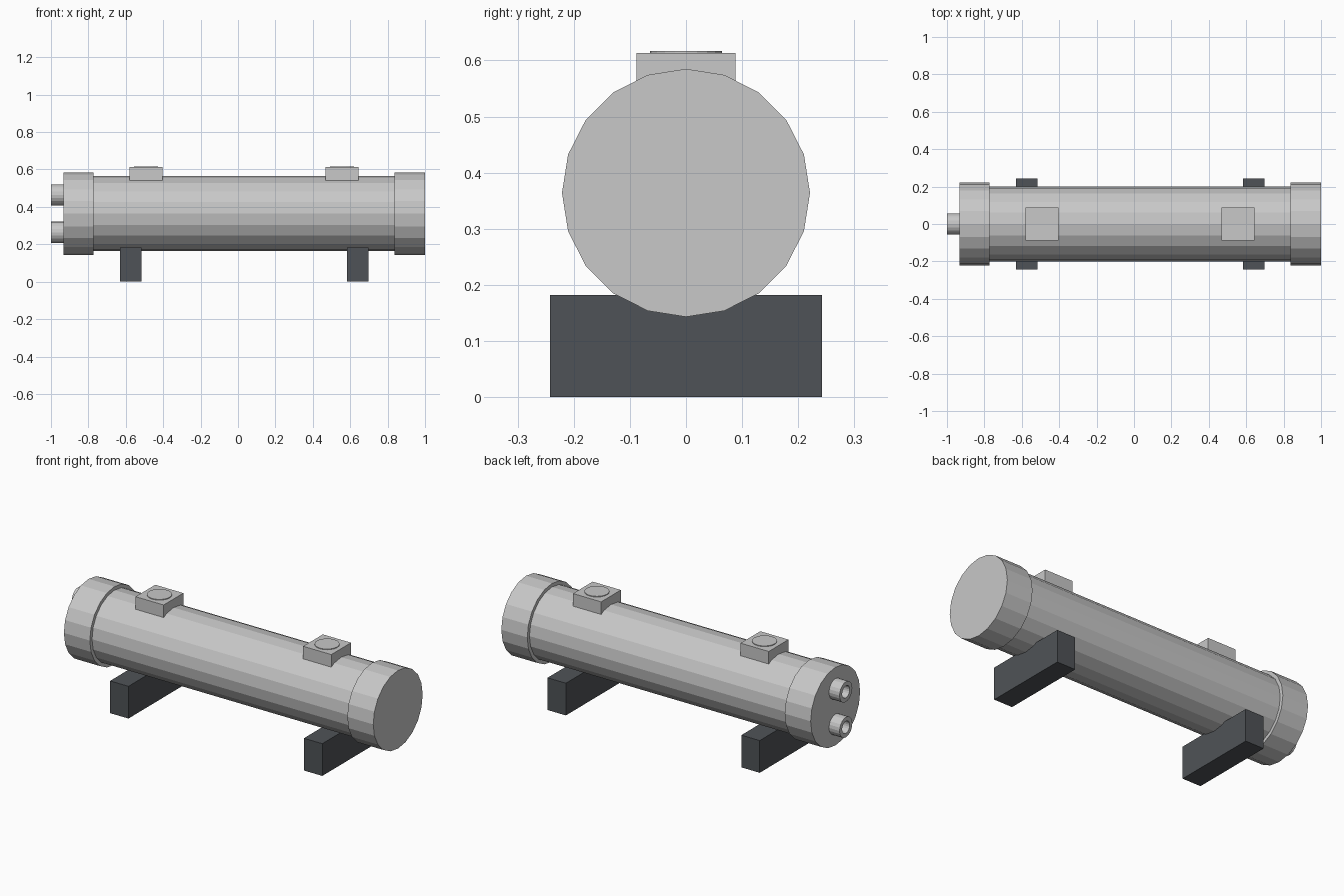
import bpy, bmesh, math
from mathutils import Matrix, Vector

cube = bpy.data.objects.get("Cube")
if cube:
    bpy.data.objects.remove(cube, do_unlink=True)


def material(name, rgb):
    m = bpy.data.materials.new(name)
    m.use_nodes = True
    m.diffuse_color = (*rgb, 1)
    m.node_tree.nodes["Principled BSDF"].inputs["Base Color"].default_value = (*rgb, 1)
    return m


metal = material("light grey metal", (0.58, 0.58, 0.58))
dark = material("dark slate", (0.078, 0.086, 0.095))

MID_X, AXIS_Z = 0.033, 0.364
PAD_TOP = 0.613


def finish(name, bm, mat):
    bmesh.ops.recalc_face_normals(bm, faces=bm.faces)
    mesh = bpy.data.meshes.new(name)
    bm.to_mesh(mesh)
    bm.free()
    mesh.materials.append(mat)
    obj = bpy.data.objects.new(name, mesh)
    bpy.context.collection.objects.link(obj)
    return obj


def box(name, x, half_x, half_y, z0, z1, mat):
    bm = bmesh.new()
    bmesh.ops.create_cube(bm, size=1)
    bmesh.ops.scale(bm, vec=(2 * half_x, 2 * half_y, z1 - z0), verts=bm.verts)
    bmesh.ops.translate(bm, vec=(x, 0, (z0 + z1) / 2), verts=bm.verts)
    return finish(name, bm, mat)


def cylinder(name, start, end, radius, sides, mat):
    """Solid cylinder between two points, with a vertex at the top when lying down."""
    a, b = Vector(start), Vector(end)
    bm = bmesh.new()
    bmesh.ops.create_cone(bm, cap_ends=True, segments=sides, radius1=radius,
                          radius2=radius, depth=(b - a).length)
    turn = Matrix.Rotation(math.pi / 2, 4, 'Y') if a.x != b.x else Matrix()
    bmesh.ops.transform(bm, matrix=Matrix.Translation((a + b) / 2) @ turn, verts=bm.verts)
    return finish(name, bm, mat)


def tube(name, x0, x1, z, outer, inner, sides, mat):
    """Open pipe along x with a wall thickness."""
    bm = bmesh.new()
    profile = [(x0, outer), (x1, outer), (x1, inner), (x0, inner)]
    rings = []
    for i in range(sides):
        a = 2 * math.pi * i / sides
        rings.append([bm.verts.new((x, r * math.sin(a), z + r * math.cos(a)))
                      for x, r in profile])
    for i, ring in enumerate(rings):
        nxt = rings[(i + 1) % sides]
        for j in range(4):
            k = (j + 1) % 4
            bm.faces.new((ring[j], ring[k], nxt[k], nxt[j]))
    return finish(name, bm, mat)


# Main shell
cylinder("shell", (MID_X - 0.85, 0, AXIS_Z), (MID_X + 0.85, 0, AXIS_Z), 0.201, 20, metal)

for side, s in (("right", -1), ("left", 1)):
    # End caps
    cx = MID_X + s * 0.886
    cylinder(side + "_end_cap", (cx - 0.081, 0, AXIS_Z), (cx + 0.081, 0, AXIS_Z),
             0.221, 20, metal)
    # Port blocks with a thin round seat on top
    px = MID_X + s * 0.524
    box(side + "_port_block", px, 0.088, 0.088, 0.54, PAD_TOP, metal)
    cylinder(side + "_port_seat", (px, 0, PAD_TOP - 0.002), (px, 0, PAD_TOP + 0.004),
             0.064, 20, metal)
    # Supporting feet
    box(side + "_foot", MID_X + s * 0.606, 0.0575, 0.242, 0, 0.182, dark)

# Water pipes on the right end
for level, s in (("lower", -1), ("upper", 1)):
    tube(level + "_pipe", -1.0, -0.93, AXIS_Z + s * 0.1, 0.057, 0.034, 20, metal)
